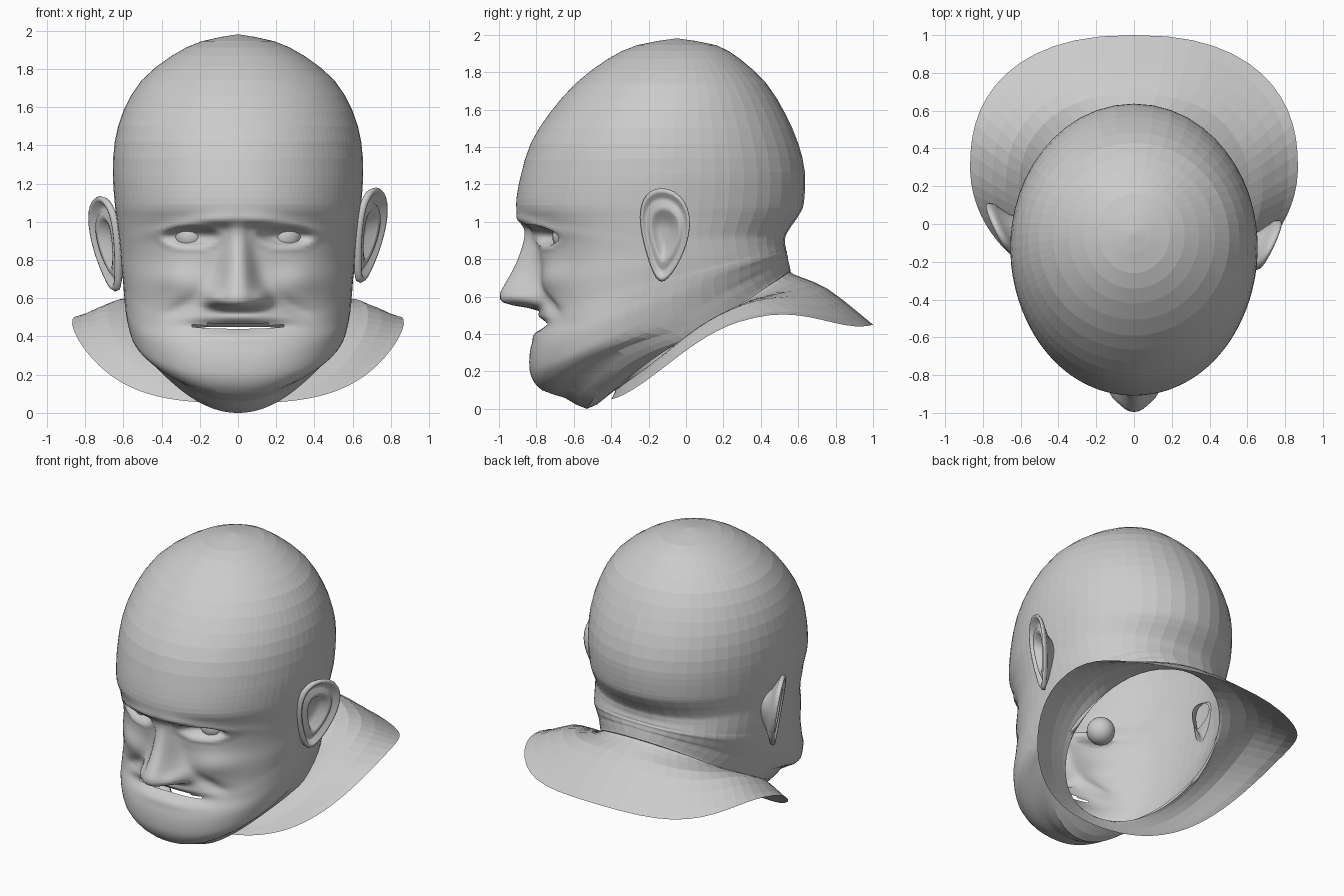
import bpy, bmesh
from math import sin, cos, pi, exp

if "Cube" in bpy.data.objects:
    bpy.data.objects.remove(bpy.data.objects["Cube"])

# Head rings from crown to collar edge: front y, front z, back y, back z, half width
ROWS = [
    (-.06, 1.98, -.04, 1.98, .01), (-.26, 1.945, .16, 1.945, .19),
    (-.42, 1.87, .29, 1.87, .345), (-.59, 1.74, .43, 1.74, .505),
    (-.73, 1.58, .53, 1.58, .60), (-.83, 1.42, .60, 1.42, .645),
    (-.885, 1.24, .635, 1.27, .655), (-.908, 1.09, .63, 1.10, .645),
    (-.878, 1.02, .60, 1.03, .636), (-.842, .97, .565, .98, .63),
    (-.81, .90, .535, .93, .622), (-.785, .78, .53, .90, .615),
    (-.785, .66, .53, .88, .61), (-.785, .54, .535, .86, .602),
    (-.785, .49, .535, .85, .60), (-.805, .41, .54, .84, .596),
    (-.835, .30, .54, .83, .59), (-.83, .18, .545, .81, .575),
    (-.77, .10, .545, .80, .56), (-.65, .06, .55, .78, .54),
    (-.53, .00, .555, .76, .515), (-.43, .06, .56, .74, .50),
    (-.38, .10, .575, .72, .50), (-.39, .07, .76, .64, .68),
    (-.40, .05, 1.0, .45, .868)]
STEPS = [2] * 6 + [4, 4, 4, 5, 6, 6, 7, 4, 6, 5, 5, 3, 2, 2, 2, 2, 3, 3]
LIFT = {22: .03, 23: .15, 24: .22}      # raised shoulders of the collar
CHIN = {18: .3, 19: .7, 20: .8, 21: .5}  # sides of the chin rise from its lowest point
HALF = 44                               # ring segments per side

# Nose profile: z, projection, half width
NOSE = [(1.0, 0, .05), (.95, .035, .055), (.85, .085, .065), (.72, .155, .085),
        (.62, .21, .115), (.58, .21, .125), (.56, .18, .115), (.53, 0, .08)]


def spline(rows, i, t):
    a, b, c, d = (rows[min(max(k, 0), len(rows) - 1)] for k in (i - 1, i, i + 1, i + 2))
    return [.5 * (2 * q + (r - p) * t + (2 * p - 5 * q + 4 * r - s) * t * t
            + (3 * q - p - 3 * r + s) * t ** 3) for p, q, r, s in zip(a, b, c, d)]


def nose(x, z):
    for (z0, h0, w0), (z1, h1, w1) in zip(NOSE, NOSE[1:]):
        if z1 <= z <= z0:
            t = (z0 - z) / (z0 - z1)
            return (h0 + (h1 - h0) * t) * exp(-(x / (w0 + (w1 - w0) * t)) ** 2.6)
    return 0


def bump(x, z, cx, cz, sx, sz, amp):
    return amp * exp(-((x - cx) / sx) ** 2 - ((z - cz) / sz) ** 2)


def features(x, z):
    """Forward projection of the facial features."""
    x = abs(x)
    out = nose(x, z)
    out += bump(x, z, .125, .605, .045, .04, .06)              # nostril wings
    out += bump(x, z, .12, 1.01 - .3 * x * x, .3, .035, .035)  # brow ridge
    out -= bump(x, z, .22, .93, .15, .06, .03)                 # eye socket
    out += bump(x, z, .33, .70, .13, .08, .03)                 # cheek
    d = z - (.61 - .5 * (x - .18))                             # fold beside the nose
    out -= .03 * exp(-(d / .045) ** 2 - ((x - .29) / .1) ** 2)
    out -= bump(x, z, 0, .45, .28, .035, .05)                  # mouth
    out += bump(x, z, 0, .495, .20, .02, .012)                 # upper lip
    out += bump(x, z, 0, .40, .20, .025, .012)                 # lower lip
    e = ((x - .25) / .12) ** 2 + ((z - .925) / .045) ** 2      # eye opening and lids
    return out + .014 * exp(-((e - 1.7) / .7) ** 2) - .055 * exp(-e * e)


def finish(bm, name, smooth):
    bmesh.ops.recalc_face_normals(bm, faces=bm.faces)
    me = bpy.data.meshes.new(name)
    bm.to_mesh(me)
    bm.free()
    for p in me.polygons:
        p.use_smooth = smooth(p.center)
    ob = bpy.data.objects.new(name, me)
    bpy.context.collection.objects.link(ob)
    return ob


def bridge(bm, rings):
    for a, b in zip(rings, rings[1:]):
        n = len(a)
        for k in range(n):
            bm.faces.new((a[k], a[(k + 1) % n], b[(k + 1) % n], b[k]))


def blend(table, i, t):
    return table.get(i, 0) * (1 - t) + table.get(i + 1, 0) * t


def head_ring(bm, i, t):
    fy, fz, by, bz, hw = spline(ROWS, i, t)
    lift, chin = blend(LIFT, i, t), blend(CHIN, i, t)
    front = 2 / (2 + .4 * exp(-((i + t - 15) / 5) ** 2))
    ring = []
    for k in range(-HALF, HALF):
        u = k / HALF
        a = pi * (.4 * u + .6 * u ** 3)          # finer spacing across the face
        s, c = sin(a), cos(a)
        power = 2 / 2.35 if c < 0 and i + t > 22.5 else front
        x = hw * abs(s) ** power * (1 if s > 0 else -1)
        cc = abs(c) ** power * (1 if c > 0 else -1)
        y = (fy + by) / 2 - (by - fy) / 2 * cc
        z = (fz + bz) / 2 - (bz - fz) / 2 * cc + lift * s ** 4
        z += chin * x * x * max(0, c)
        if c > 0 and 6 <= i < 18:
            y -= features(x, z) * min(1, c * 3)
        ring.append(bm.verts.new((x, y, z)))
    return ring


# Head, neck and flared collar as one open shell
bm = bmesh.new()
rings = [head_ring(bm, i, j / n) for i, n in enumerate(STEPS) for j in range(n)]
rings.append(head_ring(bm, len(ROWS) - 2, 1))
bridge(bm, rings)
bm.faces.new(rings[0])
slit = []
for f in bm.faces:
    m = f.calc_center_median()
    if m.y < -.4 and (m.x / .24) ** 2 + ((m.z - .452) / .016) ** 2 < 1:
        slit.append(f)
bmesh.ops.delete(bm, geom=slit, context='FACES')
finish(bm, "head_and_collar", lambda p: p.y < -.35 and .1 < p.z < 1.1)

# Eyeballs
for side, name in ((-1, "left_eye"), (1, "right_eye")):
    bm = bmesh.new()
    bmesh.ops.create_uvsphere(bm, u_segments=24, v_segments=14, radius=.09)
    finish(bm, name, lambda p: True).location = (side * .25, -.625, .925)

# Ears: concentric contours from the hollow, over the rim, to the back
EAR = [(.12, -.04), (.38, -.035), (.50, .008), (.62, .015), (.72, -.005), (.82, -.005),
       (.89, .022), (.96, .025), (1.0, .01), (.97, -.01), (.85, -.022), (.55, -.06), (.4, -.12)]
for side, cy, cz, name in ((-1, -.02, .885, "left_ear"), (1, -.11, .93, "right_ear")):
    bm = bmesh.new()
    rings = []
    for r, out in EAR:
        ring = []
        for k in range(32):
            a = 2 * pi * k / 32
            u = r * .125 * cos(a) * (1 + .38 * sin(a)) - .02 * r * sin(a) ** 2
            v = r * .25 * sin(a)
            ring.append(bm.verts.new((side * (.682 + .48 * u + .16 * v + out), cy + u, cz + v)))
        rings.append(ring)
    bridge(bm, rings)
    bm.faces.new(rings[0])
    finish(bm, name, lambda p: True)
